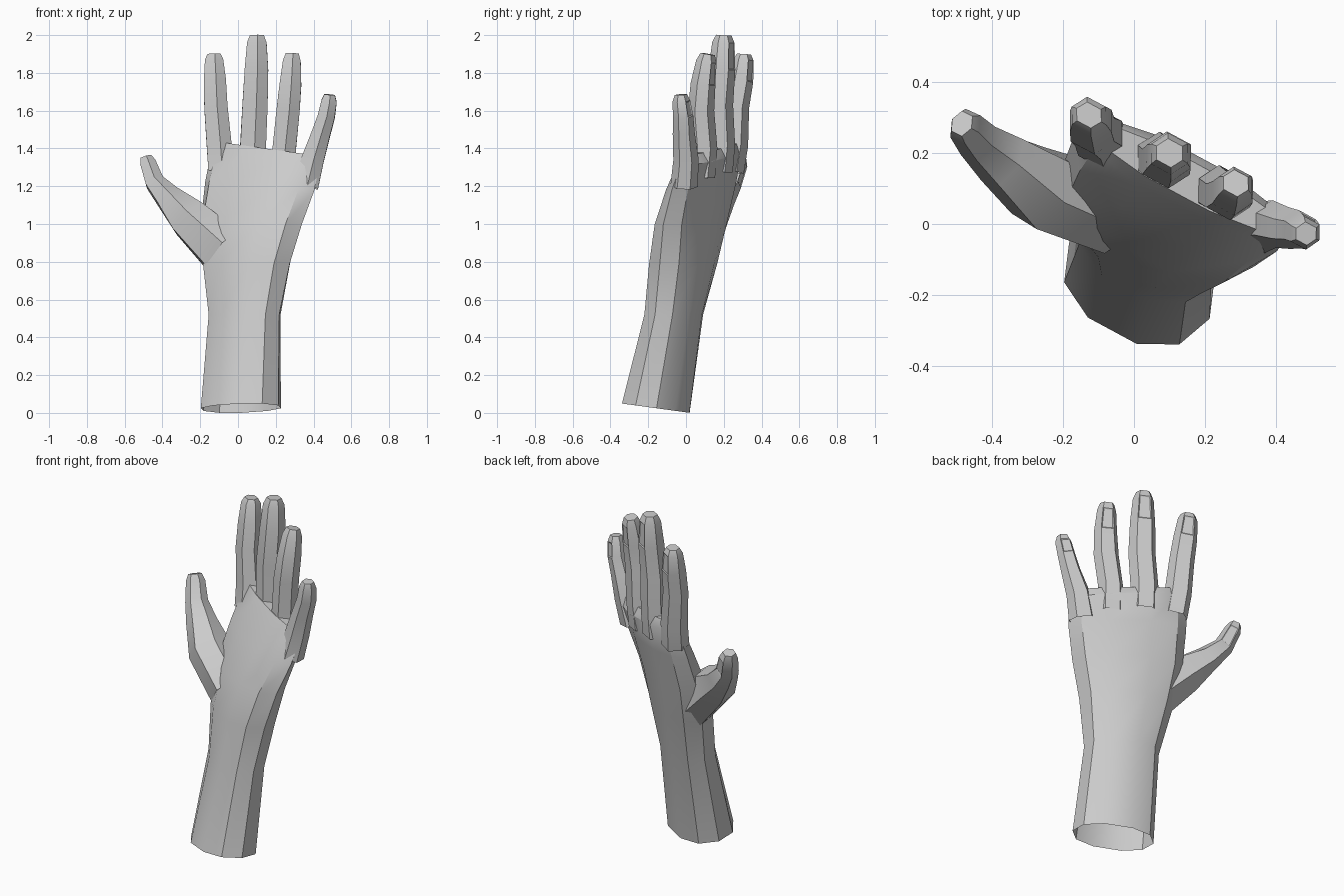
import bpy, bmesh
from math import radians
from mathutils import Vector

old = bpy.data.objects.get("Cube")
if old:
    bpy.data.objects.remove(old, do_unlink=True)

skin = bpy.data.materials.new("plain_grey")
skin.use_nodes = True
COLOUR = (0.6, 0.6, 0.6, 1)
skin.diffuse_color = COLOUR
skin.node_tree.nodes["Principled BSDF"].inputs["Base Color"].default_value = COLOUR

# Across the knuckles (towards the little finger) and towards the back of the hand
ACROSS = Vector((0.88, -0.475, 0))
BACK = Vector((0.475, 0.88, 0))
PALM_SHAPE = [(1, 0), (.82, .65), (.35, 1), (-.35, 1), (-.82, .65),
              (-1, 0), (-.82, -.65), (-.35, -1), (.35, -1), (.82, -.65)]
FINGER_SHAPE = [(1, 0), (.55, 1), (-.55, 1), (-1, 0), (-.55, -1), (.55, -1)]


def loft(name, rings, nail=False):
    """Skin a list of point rings; the start stays open and the end is capped."""
    bm = bmesh.new()
    loops = [[bm.verts.new(p) for p in ring] for ring in rings]
    n = len(loops[0])
    strips = []
    for a, b in zip(loops, loops[1:]):
        strips.append([bm.faces.new((a[i], a[(i + 1) % n], b[(i + 1) % n], b[i]))
                       for i in range(n)])
    bm.faces.new(loops[-1])
    bmesh.ops.recalc_face_normals(bm, faces=bm.faces)
    if nail:
        bmesh.ops.inset_individual(bm, faces=[strips[-2][1]], thickness=.008, depth=-.004)
    mesh = bpy.data.meshes.new(name)
    bm.to_mesh(mesh)
    bm.free()
    obj = bpy.data.objects.new(name, mesh)
    bpy.context.collection.objects.link(obj)
    mesh.materials.append(skin)
    bpy.ops.object.select_all(action='DESELECT')
    obj.select_set(True)
    bpy.context.view_layer.objects.active = obj
    bpy.ops.object.shade_smooth_by_angle(angle=radians(32))


def palm_ring(x, y, z, wide, thick, slope_x=0, slope_y=0):
    ring = []
    for u, v in PALM_SHAPE:
        off = ACROSS * u * wide + BACK * v * thick
        off.z = slope_x * off.x + slope_y * off.y
        ring.append(Vector((x, y, z)) + off)
    return ring


def finger(name, sections):
    """Sections are x, y, z, half width, half thickness along the bone."""
    centres = [Vector(s[:3]) for s in sections]
    rings = []
    for i, s in enumerate(sections):
        along = (centres[min(i + 1, len(centres) - 1)] - centres[max(i - 1, 0)]).normalized()
        side = (ACROSS - along * ACROSS.dot(along)).normalized()
        back = along.cross(side)
        rings.append([centres[i] + side * u * s[3] + back * v * s[4] for u, v in FINGER_SHAPE])
    loft(name, rings, nail=True)


# Forearm, wrist and palm in one sleeve
loft("forearm_and_palm", [
    palm_ring(.015, -.16, .025, .225, .16, 0, -.137),
    palm_ring(.035, -.065, .52, .208, .13),
    palm_ring(.045, -.015, .79, .26, .138),
    palm_ring(.07, .025, 1.0, .305, .125),
    palm_ring(.115, .08, 1.2, .328, .1, -.08),
    palm_ring(.145, .125, 1.35, .325, .075, -.14),
    palm_ring(.145, .13, 1.4, .3, .05, -.14)])

# Fingers
finger("index_finger", [
    (-.09, .23, 1.28, .075, .065), (-.1, .255, 1.42, .075, .062),
    (-.117, .265, 1.62, .07, .058), (-.122, .29, 1.76, .066, .056),
    (-.127, .305, 1.87, .055, .045), (-.127, .307, 1.9, .04, .03)])
finger("middle_finger", [
    (.075, .17, 1.28, .078, .065), (.08, .185, 1.42, .078, .062),
    (.09, .175, 1.63, .076, .062), (.098, .19, 1.82, .07, .06),
    (.1, .198, 1.96, .058, .05), (.1, .2, 2.0, .042, .034)])
finger("ring_finger", [
    (.235, .08, 1.25, .075, .062), (.245, .095, 1.4, .07, .06),
    (.265, .08, 1.6, .07, .058), (.278, .09, 1.74, .064, .056),
    (.285, .108, 1.86, .053, .046), (.287, .115, 1.9, .04, .032)])
finger("little_finger", [
    (.36, -.01, 1.2, .075, .06), (.395, .0, 1.34, .068, .056),
    (.44, -.012, 1.48, .055, .05), (.468, -.015, 1.57, .05, .046),
    (.482, -.025, 1.65, .046, .04), (.485, -.027, 1.685, .032, .028)])

# Thumb, broad where it leaves the palm
finger("thumb", [
    (-.08, .04, .86, .15, .1), (-.26, .1, 1.03, .115, .105),
    (-.37, .18, 1.14, .073, .075), (-.44, .235, 1.22, .055, .055),
    (-.475, .275, 1.32, .046, .046), (-.485, .283, 1.355, .032, .032)])
